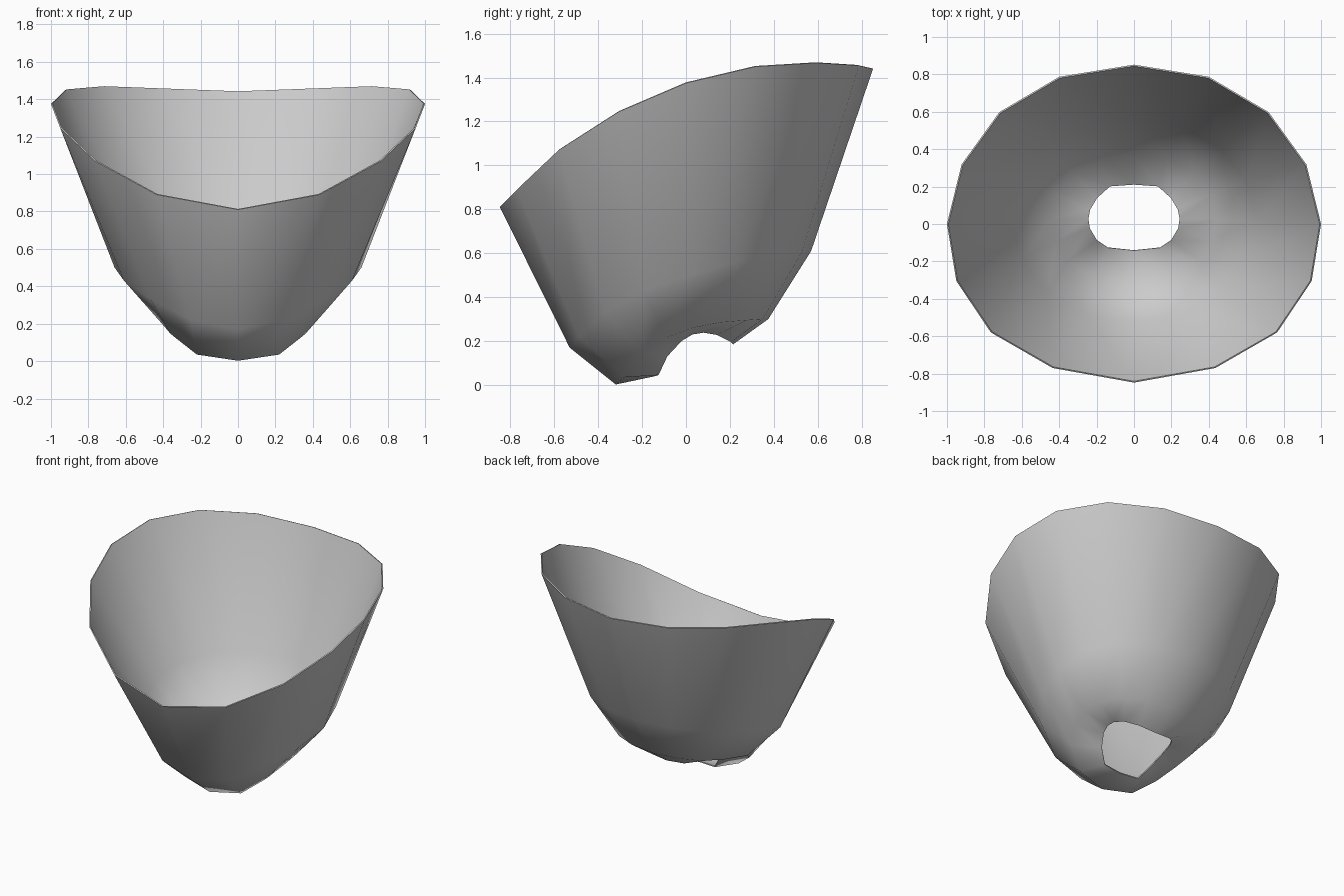
import bpy, bmesh, math

if "Cube" in bpy.data.objects:
    bpy.data.objects.remove(bpy.data.objects["Cube"])

# Half-rings of the bowl, from front centre round the right side to back centre
RIM = [(0, -.848, .81), (.435, -.77, .89), (.765, -.58, 1.07), (.95, -.305, 1.245), (1, 0, 1.375),
       (.922, .318, 1.45), (.72, .598, 1.467), (.4, .787, 1.455), (0, .852, 1.44)]
HIP = [.17, .22, .33, .43, .5, .56, .59, .605, .61]
BASE = [(0, -.32, .002), (.22, -.28, .035), (.36, -.2, .145), (.42, -.09, .215), (.445, .03, .26),
        (.42, .16, .285), (.33, .28, .295), (.18, .35, .3), (0, .375, .3)]
HOLE = [(0, -.14, .04), (.14, -.125, .045), (.2, -.085, .13), (.238, -.02, .2), (.245, .03, .23),
        (.235, .08, .238), (.2, .14, .228), (.13, .205, .195), (0, .215, .185)]


def hip_ring():
    # Elliptical ring between base and rim, rising to the back
    pts = []
    for i, z in enumerate(HIP):
        a = math.pi * i / 8
        pts.append((.66 * math.sin(a), .02 - .55 * math.cos(a), z))
    return pts


def full_ring(bm, half):
    # Mirror a half-ring in x to close the loop
    pts = half + [(-x, y, z) for x, y, z in half[-2:0:-1]]
    return [bm.verts.new(p) for p in pts]


# Bowl with an open top and an arched opening in its underside
bm = bmesh.new()
rings = [full_ring(bm, r) for r in (HOLE, BASE, hip_ring(), RIM)]
for low, high in zip(rings, rings[1:]):
    n = len(low)
    for i in range(n):
        j = (i + 1) % n
        bm.faces.new((low[i], low[j], high[j], high[i]))
bm.normal_update()
mesh = bpy.data.meshes.new("bowl_shell")
bm.to_mesh(mesh)
bm.free()
bowl = bpy.data.objects.new("bowl_shell", mesh)
bpy.context.collection.objects.link(bowl)

# Thin wall, thickened inward
wall = bowl.modifiers.new("wall", 'SOLIDIFY')
wall.thickness = .008
wall.offset = -1

bpy.context.view_layer.objects.active = bowl
bowl.select_set(True)
bpy.ops.object.modifier_apply(modifier="wall")
bpy.ops.object.shade_smooth_by_angle(angle=math.radians(60))
